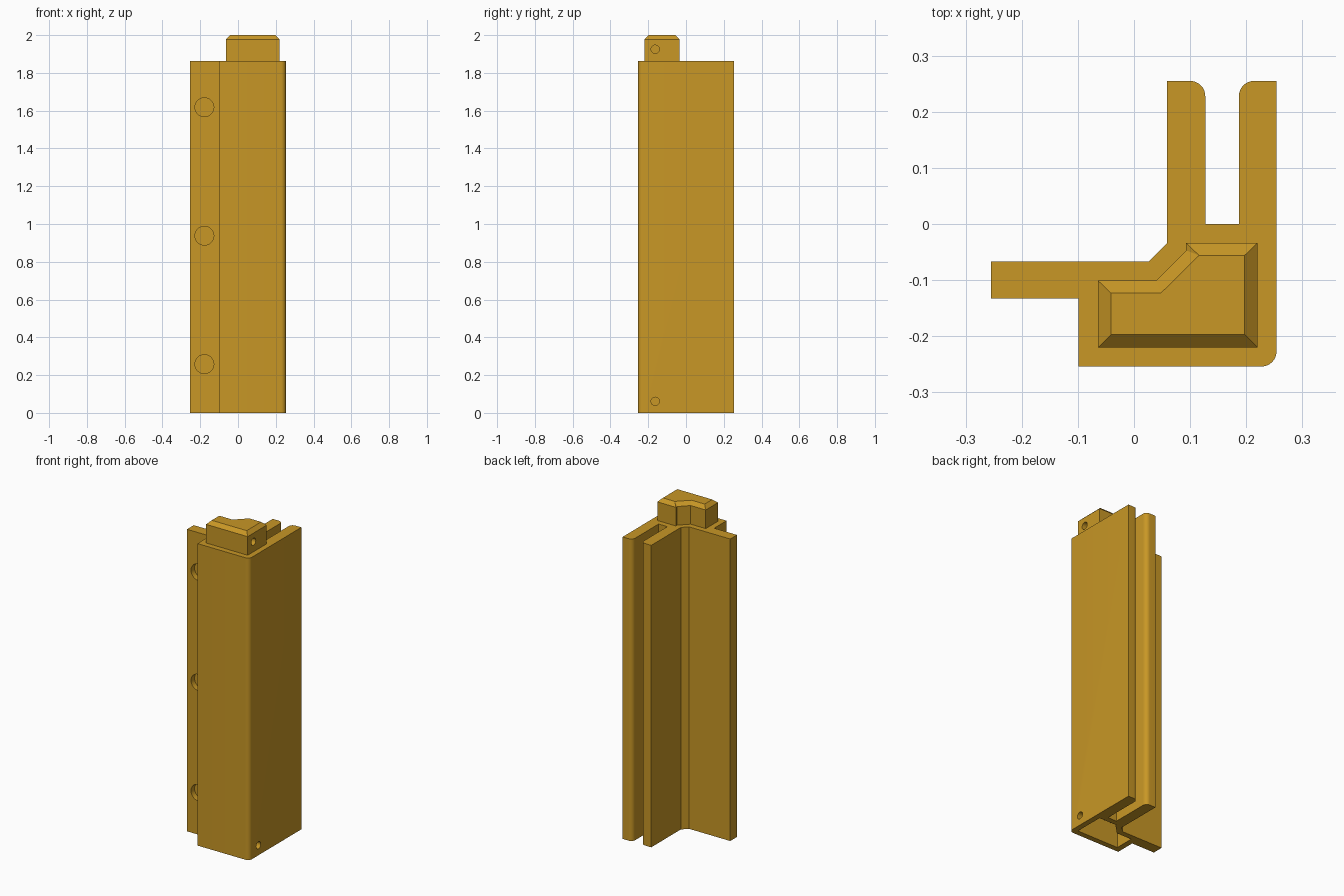
import bpy, bmesh, math
from mathutils import Matrix, Vector

if "Cube" in bpy.data.objects:
    bpy.data.objects.remove(bpy.data.objects["Cube"])

brass = bpy.data.materials.new("golden_ochre")
brass.diffuse_color = (0.58, 0.31, 0.019, 1)
brass.use_nodes = True
brass.node_tree.nodes["Principled BSDF"].inputs["Base Color"].default_value = brass.diffuse_color

BODY_TOP = 1.863
SHOULDER = 1.978


def finish(bm, name):
    bmesh.ops.recalc_face_normals(bm, faces=bm.faces)
    mesh = bpy.data.meshes.new(name)
    bm.to_mesh(mesh)
    bm.free()
    mesh.materials.append(brass)
    ob = bpy.data.objects.new(name, mesh)
    bpy.context.collection.objects.link(ob)
    return ob


def prism(name, outline, z0, z1):
    bm = bmesh.new()
    lo = [bm.verts.new((x, y, z0)) for x, y in outline]
    hi = [bm.verts.new((x, y, z1)) for x, y in outline]
    bm.faces.new(lo)
    bm.faces.new(hi)
    n = len(lo)
    for i in range(n):
        j = (i + 1) % n
        bm.faces.new((lo[i], lo[j], hi[j], hi[i]))
    return finish(bm, name)


def rod(name, start, axis, radius, length):
    """Cylinder centred on start, lying along axis."""
    bm = bmesh.new()
    rot = Vector((0, 0, 1)).rotation_difference(Vector(axis)).to_matrix().to_4x4()
    bmesh.ops.create_cone(bm, cap_ends=True, segments=32, radius1=radius, radius2=radius,
                          depth=length, matrix=Matrix.Translation(start) @ rot)
    return finish(bm, name)


def cut(target, cutters):
    for c in cutters:
        m = target.modifiers.new(c.name, 'BOOLEAN')
        m.operation = 'DIFFERENCE'
        m.solver = 'EXACT'
        m.object = c
    bpy.context.view_layer.objects.active = target
    for m in list(target.modifiers):
        bpy.ops.object.modifier_apply(modifier=m.name)
    for c in cutters:
        bpy.data.objects.remove(c)


def arc(cx, cy, r, a0, a1, steps=8):
    return [(cx + r * math.cos(math.radians(a0 + (a1 - a0) * i / steps)),
             cy + r * math.sin(math.radians(a0 + (a1 - a0) * i / steps)))
            for i in range(steps + 1)]


# Corner post: extruded profile with side flange and two fins round a slot
profile = [(-0.099, -0.254)]
profile += arc(0.227, -0.227, 0.027, -90, 0)
profile += [(0.254, 0.255)]
profile += arc(0.214, 0.228, 0.027, 90, 180)
profile += [(0.187, 0.0), (0.127, 0.0)]
profile += arc(0.100, 0.228, 0.027, 0, 90)
profile += [(0.059, 0.255), (0.059, -0.034), (0.026, -0.067),
            (-0.255, -0.067), (-0.255, -0.133), (-0.099, -0.133)]
post = prism("corner_post", profile, 0, BODY_TOP)

# Peg footprint, shared by the socket underneath
foot = [(-0.064, -0.220), (0.220, -0.220), (0.220, -0.034), (0.093, -0.034),
        (0.093, -0.047), (0.039, -0.101), (-0.064, -0.101)]
crown = [(-0.041, -0.197), (0.197, -0.197), (0.197, -0.056), (0.116, -0.056),
         (0.116, -0.056), (0.048, -0.123), (-0.041, -0.123)]

# Socket, blind screw holes in the flange, pin hole through the socket wall
cutters = [prism("socket_cutter", foot, -0.05, 0.14)]
cutters += [rod("screw_cutter", (-0.178, -0.143, z), (0, 1, 0), 0.05, 0.09)
            for z in (0.258, 0.938, 1.618)]
cutters.append(rod("pin_cutter", (0.25, -0.163, 0.061), (1, 0, 0), 0.022, 0.10))
cut(post, cutters)

# Peg: straight sides with a bevelled crown
bm = bmesh.new()
rings = [[bm.verts.new((x, y, z)) for x, y in pts]
         for pts, z in ((foot, BODY_TOP), (foot, SHOULDER), (crown, 2.0))]
for a, b in zip(rings, rings[1:]):
    for i in range(len(foot)):
        j = (i + 1) % len(foot)
        bm.faces.new((a[i], a[j], b[j], b[i]))
bm.faces.new(rings[0])
bm.faces.new(rings[2])
bmesh.ops.remove_doubles(bm, verts=bm.verts, dist=1e-5)
peg = finish(bm, "top_peg")
cut(peg, [rod("peg_pin_cutter", (0.22, -0.163, 1.925), (1, 0, 0), 0.022, 0.08)])

# Smooth the rounded corners and holes, keep the edges sharp
for ob in (post, peg):
    bpy.ops.object.select_all(action='DESELECT')
    ob.select_set(True)
    bpy.context.view_layer.objects.active = ob
    bpy.ops.object.shade_smooth_by_angle(angle=math.radians(30))
